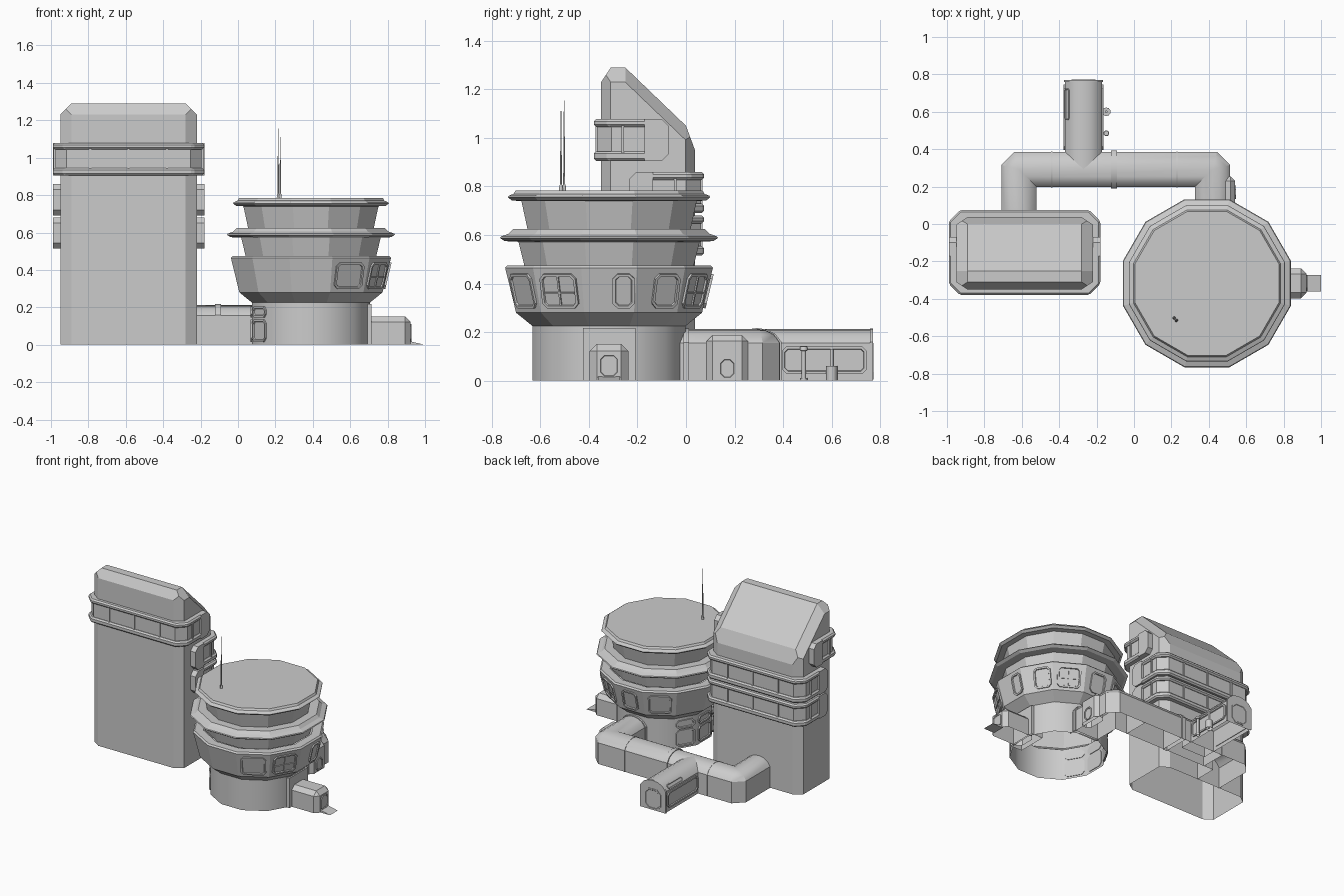
import bpy, bmesh
from math import cos, sin, tan, pi, radians
from mathutils import Vector, Matrix

if "Cube" in bpy.data.objects:
    bpy.data.objects.remove(bpy.data.objects["Cube"])

grey = bpy.data.materials.new("plain grey")
GREY = (0.6, 0.6, 0.6, 1)
grey.diffuse_color = GREY
grey.use_nodes = True
grey.node_tree.nodes["Principled BSDF"].inputs["Base Color"].default_value = GREY


def finish(bm, name, matrix=None, bevel=0, smooth=0):
    bmesh.ops.recalc_face_normals(bm, faces=bm.faces)
    if matrix:
        bm.transform(matrix)
    mesh = bpy.data.meshes.new(name)
    bm.to_mesh(mesh)
    bm.free()
    ob = bpy.data.objects.new(name, mesh)
    bpy.context.collection.objects.link(ob)
    mesh.materials.append(grey)
    if bevel:
        mod = ob.modifiers.new("bevel", "BEVEL")
        mod.width, mod.segments = bevel, 1
    if smooth:
        bpy.ops.object.select_all(action="DESELECT")
        ob.select_set(True)
        bpy.context.view_layer.objects.active = ob
        bpy.ops.object.shade_smooth_by_angle(angle=radians(smooth))
    return ob


def make_prism(pts, a, b):
    bm = bmesh.new()
    face = bm.faces.new([bm.verts.new((x, y, a)) for x, y in pts])
    ext = bmesh.ops.extrude_face_region(bm, geom=[face], use_keep_orig=True)
    bmesh.ops.translate(bm, vec=(0, 0, b - a),
                        verts=[g for g in ext["geom"] if isinstance(g, bmesh.types.BMVert)])
    return bm


def drop_base(bm, z=0):
    base = [f for f in bm.faces if all(abs(v.co.z - z) < 0.001 for v in f.verts)]
    bmesh.ops.delete(bm, geom=base, context="FACES")


def prism(name, pts, a, b, matrix=None, bevel=0, open_base=False):
    bm = make_prism(pts, a, b)
    if open_base:
        bmesh.ops.recalc_face_normals(bm, faces=bm.faces)
        drop_base(bm, a)
    return finish(bm, name, matrix, bevel)


def rect(x0, x1, y0, y1):
    return [(x0, y0), (x1, y0), (x1, y1), (x0, y1)]


def basis(loc, out):
    """Local x is level, y is up the surface, z points out of it."""
    out = Vector(out).normalized()
    x = Vector((0, 0, 1)).cross(out).normalized()
    rot = Matrix((x, out.cross(x), out)).transposed()
    return Matrix.Translation(loc) @ rot.to_4x4()


def panel(name, matrix, w, h, rim=0.012, depth=0.009, cut=0.02):
    """Raised chamfered frame around a sunken pane."""
    w, h = w / 2, h / 2
    pts = [(w - cut, -h), (w, cut - h), (w, h - cut), (w - cut, h),
           (cut - w, h), (-w, h - cut), (-w, cut - h), (cut - w, -h)]
    bm = make_prism(pts, -0.004, depth)
    bmesh.ops.recalc_face_normals(bm, faces=bm.faces)
    top = [f for f in bm.faces if f.normal.z > 0.9]
    bmesh.ops.inset_individual(bm, faces=top, thickness=rim)
    bmesh.ops.inset_individual(bm, faces=top, thickness=0.003, depth=0.002 - depth)
    return finish(bm, name, matrix)


# Tall block: chamfered footprint, sliced to a sloping roof
X0, X1 = -0.95, -0.22
MID = (X0 + X1) / 2


def chamfered(x0, x1, y0, y1, cx, cy):
    return [(x0 + cx, y0), (x1 - cx, y0), (x1, y0 + cy), (x1, y1 - cy),
            (x1 - cx, y1), (x0 + cx, y1), (x0, y1 - cy), (x0, y0 + cy)]


bm = make_prism(chamfered(X0, X1, -0.35, 0.037, 0.06, 0.04), 0, 1.29)
cuts = [((MID, -0.31, 1.29), (0, -0.06, 0.04)),
        ((MID, -0.25, 1.29), (0, 0.24, 0.25)),
        ((MID, 0, 1.05), (0, 0.1, 0.037))]
for side, edge in ((1, X1 - 0.06), (-1, X0 + 0.06)):
    cuts += [((edge, -0.25, 1.29), (side, 0, 1)), ((edge, -0.25, 1.29), (side, 0.96, 1))]
for co, no in cuts:
    bmesh.ops.bisect_plane(bm, geom=bm.verts[:] + bm.edges[:] + bm.faces[:],
                           plane_co=co, plane_no=Vector(no).normalized(), clear_outer=True)
    bmesh.ops.edgeloop_fill(bm, edges=[e for e in bm.edges if e.is_boundary])
drop_base(bm)
finish(bm, "tall_block")

# Window galleries wrapping the front or the back of the tall block
ALONG_X = Matrix(((0, 0, 1, 0), (1, 0, 0, 0), (0, 1, 0, 0), (0, 0, 0, 1)))


def gallery(name, z0, z1, s, yo):
    end = yo - s * 0.31

    def wrap(part, a, b, inset, bevel=0):
        x0, x1, y, e, c = -0.99 + inset, -0.18 - inset, yo - s * inset, end + s * 0.05, 0.06
        iy = yo - s * 0.08
        pts = [(x0, e), (x0, y - s * c), (x0 + c, y), (x1 - c, y), (x1, y - s * c), (x1, e),
               (X1 - 0.03, e), (X1 - 0.03, iy), (X0 + 0.03, iy), (X0 + 0.03, e)]
        prism(name + part, pts, a, b, bevel=bevel)

    wrap("_window_band", z0 + 0.02, z1 - 0.02, 0.014)
    wrap("_upper_lip", z1 - 0.033, z1, 0, 0.01)
    wrap("_lower_lip", z0, z0 + 0.04, 0, 0.01)
    prof = [(end + s * 0.1, z0), (end + s * 0.03, z0), (end, z0 + 0.03),
            (end, z1 - 0.03), (end + s * 0.03, z1), (end + s * 0.1, z1)]
    for tag, a, b in (("_right_end", -0.99, X0 + 0.02), ("_left_end", X1 - 0.02, -0.18)):
        prism(name + tag, prof, a, b, ALONG_X)
    for x in (-0.79, MID, -0.38):
        prism(name + "_mullion", rect(x - 0.006, x + 0.006, yo - s * 0.03, yo - s * 0.007),
              z0 + 0.02, z1 - 0.02)
    for x in (-0.98, -0.19):
        prism(name + "_side_mullion", rect(x - 0.006, x + 0.006, yo - s * 0.125, yo - s * 0.115),
              z0 + 0.02, z1 - 0.02)


gallery("front_gallery", 0.905, 1.078, -1, -0.38)
gallery("upper_back_gallery", 0.69, 0.86, 1, 0.075)
gallery("lower_back_gallery", 0.515, 0.68, 1, 0.075)

# Twelve-sided tower
CX, CY = 0.39, -0.317


def lathe(name, profile, cap=False, smooth=0, n=12, centre=(CX, CY)):
    bm = bmesh.new()
    rings = []
    for r, z in profile:
        r /= cos(pi / n)
        rings.append([bm.verts.new((centre[0] + r * cos((i + 0.5) * 2 * pi / n),
                                    centre[1] + r * sin((i + 0.5) * 2 * pi / n), z))
                      for i in range(n)])
    for lo, hi in zip(rings, rings[1:]):
        for i in range(n):
            j = (i + 1) % n
            bm.faces.new((lo[i], lo[j], hi[j], hi[i]))
    if cap:
        bm.faces.new(rings[-1])
    return finish(bm, name, smooth=smooth)


lathe("drum_base", [(0.315, 0), (0.315, 0.23)], smooth=40)
lathe("flared_deck", [(0.315, 0.225), (0.383, 0.28), (0.428, 0.465), (0.418, 0.475), (0.36, 0.475)])
lathe("lower_window_band", [(0.348, 0.47), (0.375, 0.58)])
lathe("lower_roof_rim", [(0.37, 0.572), (0.43, 0.575), (0.449, 0.588), (0.445, 0.594),
                         (0.415, 0.605), (0.395, 0.625), (0.33, 0.625)])
lathe("upper_window_band", [(0.335, 0.62), (0.362, 0.745)])
lathe("upper_roof", [(0.355, 0.74), (0.4, 0.742), (0.417, 0.756), (0.413, 0.762),
                     (0.393, 0.77), (0.385, 0.784)], cap=True)


def facet(deg, r, z, along=0, tilt=0.0):
    a = radians(deg)
    loc = (CX + r * cos(a) - along * sin(a), CY + r * sin(a) + along * cos(a), z)
    return basis(loc, (cos(a), sin(a), tilt))


# Deck windows: heading, width, offset along the facet
for deg, w, off in ((-60, 0.17, 0), (-30, 0.17, 0), (0, 0.09, 0.06), (30, 0.12, 0.035),
                    (60, 0.16, 0), (90, 0.12, 0), (120, 0.16, 0)):
    m = facet(deg, 0.4055, 0.37, off, -0.24)
    panel("deck_window", m, w, 0.145)
    if deg in (-30, 60):
        prism("window_crossbar", rect(-0.07, 0.07, -0.012, -0.004), 0, 0.008, m)
        prism("window_upright", rect(-0.004, 0.004, -0.06, 0.06), 0, 0.008, m)

# Framed panels around the drum
for deg in (150, 180, 210):
    panel("drum_upper_panel", facet(deg, 0.315, 0.175), 0.14, 0.06)
    panel("drum_lower_panel", facet(deg, 0.315, 0.075), 0.14, 0.12)

# Entrance with vestibule, door and ramp
prism("entrance_frame", rect(0.62, 0.715, CY - 0.108, CY + 0.108), 0, 0.218, open_base=True)
prism("entrance_vestibule", rect(0.66, 0.922, CY - 0.08, CY + 0.08), 0, 0.152,
      bevel=0.03, open_base=True)
panel("entrance_door", basis((0.922, CY, 0.062), (1, 0, 0)), 0.085, 0.1, 0.008, 0.006)
prism("entrance_ramp", [(0.91, 0), (1, 0), (0.92, 0.018), (0.91, 0.018)], CY - 0.045, CY + 0.045,
      Matrix(((1, 0, 0, 0), (0, 0, 1, 0), (0, 1, 0, 0), (0, 0, 0, 1))))

# Covered walkways: an arched section swept along a path with cut outer corners
HALF = [(-1, 0), (-1, 0.155), (-0.75, 0.188), (-0.4, 0.206)]
ARCH = HALF + [(0, 0.212)] + [(-s, z) for s, z in reversed(HALF)]


def walkway(name, path, w, grow=0.0, cap=False):
    path = [Vector(p) for p in path]
    dirs = [(b - a).normalized() for a, b in zip(path, path[1:])]
    left = [Vector((-d.y, d.x)) for d in dirs]
    bm = bmesh.new()
    rows = []

    def row(base, normal, slide):
        rows.append([bm.verts.new((*(base + normal * s * w + slide * max(s, 0)),
                                   z + grow * (z > 0))) for s, z in ARCH])

    none = Vector((0, 0))
    row(path[0], left[0], none)
    for i in range(1, len(path) - 1):
        mitre = left[i - 1] + left[i]
        row(path[i], mitre, dirs[i - 1] * -0.07)
        row(path[i], mitre, dirs[i] * 0.07)
    row(path[-1], left[-1], none)
    for a, b in zip(rows, rows[1:]):
        for i in range(len(ARCH) - 1):
            bm.faces.new((a[i], a[i + 1], b[i + 1], b[i]))
    if cap:
        bm.faces.new(rows[0])
        bm.faces.new(rows[-1])
    bmesh.ops.remove_doubles(bm, verts=bm.verts, dist=0.0005)
    return finish(bm, name, smooth=32)


walkway("main_walkway", [(-0.615, 0.03), (-0.615, 0.292), (0.42, 0.292), (0.42, -0.05)], 0.094)
walkway("back_walkway", [(-0.27, 0.29), (-0.27, 0.765)], 0.098, cap=True)
walkway("back_end_flange", [(-0.27, 0.758), (-0.27, 0.77)], 0.104, 0.004, cap=True)
walkway("walkway_collar", [(-0.122, 0.292), (-0.09, 0.292)], 0.101, 0.005, cap=True)
walkway("drum_collar", [(0.42, 0.012), (0.42, -0.01)], 0.101, 0.003, cap=True)
for x in (-0.44, 0.23):
    walkway("walkway_seam", [(x - 0.003, 0.292), (x + 0.003, 0.292)], 0.096, 0.002, cap=True)

# Back walkway details
panel("back_end_door", basis((-0.27, 0.769, 0.08), (0, 1, 0)), 0.13, 0.15, 0.01, 0.004, 0.03)
for side in (-1, 1):
    panel("back_side_panel", basis((-0.27 + side * 0.098, 0.57, 0.085), (side, 0, 0)), 0.35, 0.115)
panel("back_roof_window", basis((-0.356, 0.64, 0.172), (-0.8, 0, 0.6)), 0.17, 0.036, 0.006, 0.006, 0.01)
for y, r, h in ((0.6, 0.022, 0.06), (0.6, 0.007, 0.13), (0.485, 0.009, 0.14), (0.485, 0.014, 0.012)):
    lathe("service_pipe", [(r, 0), (r, h)], True, 50, 10, (-0.148, y))
lathe("pipe_cap", [(0.009, 0.122), (0.015, 0.124), (0.015, 0.136), (0.012, 0.14)], True, 50, 10, (-0.148, 0.485))

# Side porch on the walkway near the drum
prism("side_porch", rect(0.46, 0.54, 0.085, 0.255), 0, 0.188, bevel=0.025, open_base=True)
panel("side_porch_door", basis((0.54, 0.17, 0.05), (1, 0, 0)), 0.07, 0.09, 0.008, 0.006)

# Roof aerials
for x, y, top in ((0.215, -0.502, 1.155), (0.226, -0.515, 1.11)):
    lathe("aerial", [(0.008, 0.783), (0.007, 0.8), (0.004, 0.81), (0.003, 0.95), (0.0012, top)],
          True, 50, 8, (x, y))
